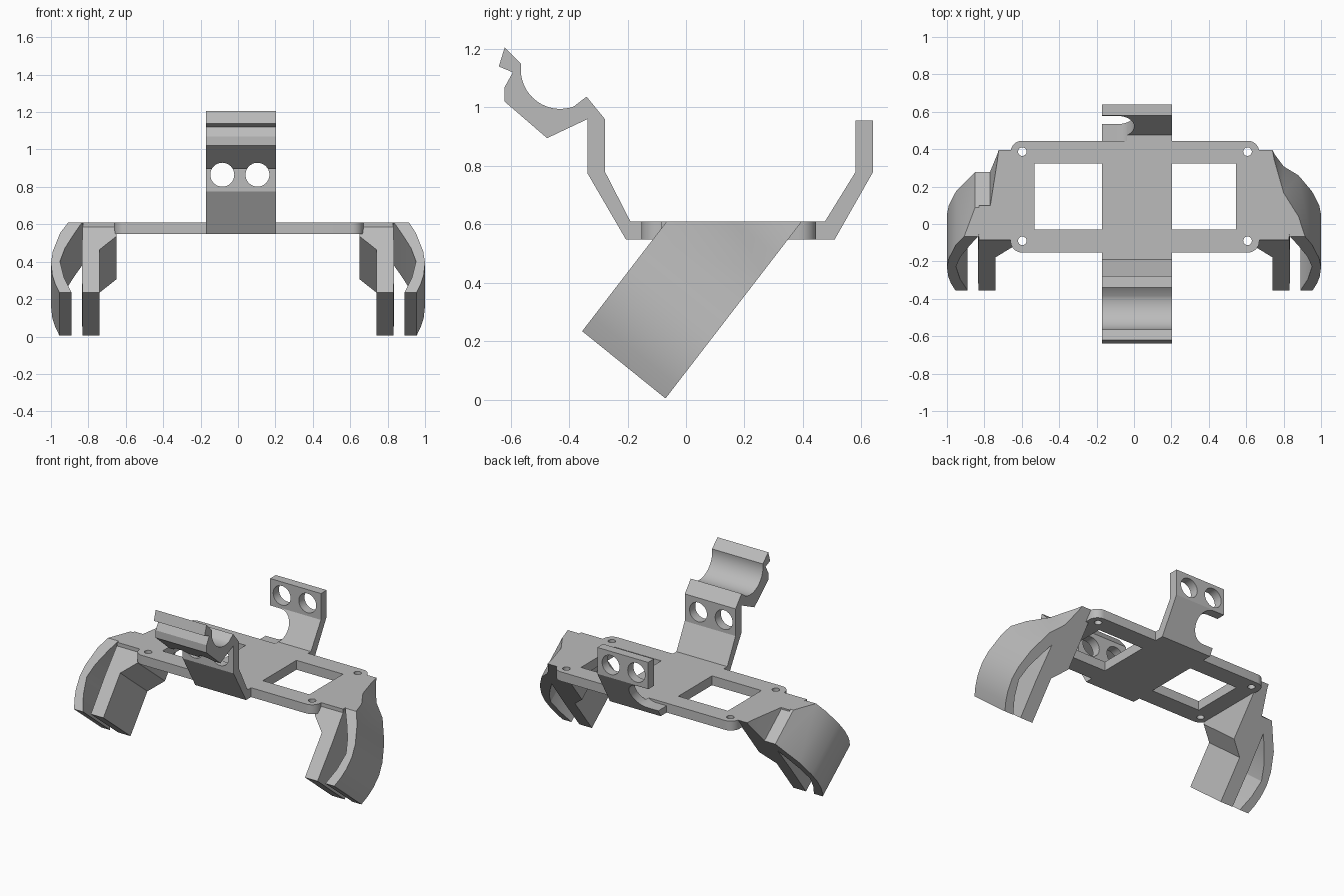
import bpy, bmesh
from math import cos, sin, pi, radians
from mathutils import Vector

old = bpy.data.objects.get("Cube")
if old:
    bpy.data.objects.remove(old, do_unlink=True)

grey = bpy.data.materials.new("plain grey")
grey.use_nodes = True
colour = (0.5, 0.5, 0.5, 1)
grey.diffuse_color = colour
grey.node_tree.nodes["Principled BSDF"].inputs["Base Color"].default_value = colour


def prism(name, points, place, start, end):
    """Extrude a 2D outline; place(a, b, t) maps it into space."""
    bm = bmesh.new()
    low = [bm.verts.new(place(a, b, start)) for a, b in points]
    high = [bm.verts.new(place(a, b, end)) for a, b in points]
    bm.faces.new(low)
    bm.faces.new(high[::-1])
    n = len(points)
    for i in range(n):
        j = (i + 1) % n
        bm.faces.new((low[i], low[j], high[j], high[i]))
    bmesh.ops.recalc_face_normals(bm, faces=bm.faces)
    mesh = bpy.data.meshes.new(name)
    bm.to_mesh(mesh)
    bm.free()
    mesh.materials.append(grey)
    obj = bpy.data.objects.new(name, mesh)
    bpy.context.collection.objects.link(obj)
    return obj


def flat(a, b, t):
    return Vector((a, b, t))


def facing_front(a, b, t):
    return Vector((a, t, b))


def sideways(a, b, t):
    return Vector((t, a, b))


def arc(cx, cy, r, a0, a1, steps):
    angles = [radians(a0 + (a1 - a0) * i / steps) for i in range(steps + 1)]
    return [(cx + r * cos(a), cy + r * sin(a)) for a in angles]


def circle(cx, cy, r, sides=32):
    return arc(cx, cy, r, 0, 360 - 360 / sides, sides - 1)


def box(x0, x1, y0, y1):
    return [(x0, y0), (x1, y0), (x1, y1), (x0, y1)]


def apply(obj, cutters, operation='DIFFERENCE'):
    for cutter in cutters:
        mod = obj.modifiers.new("cut", 'BOOLEAN')
        mod.operation = operation
        mod.solver = 'EXACT'
        mod.object = cutter
        bpy.ops.object.select_all(action='DESELECT')
        bpy.context.view_layer.objects.active = obj
        obj.select_set(True)
        bpy.ops.object.modifier_apply(modifier=mod.name)
        bpy.data.objects.remove(cutter, do_unlink=True)


def smooth(obj):
    bpy.ops.object.select_all(action='DESELECT')
    bpy.context.view_layer.objects.active = obj
    obj.select_set(True)
    bpy.ops.object.shade_smooth_by_angle(angle=radians(25))


BOTTOM, TOP = 0.548, 0.61
LEFT, RIGHT = 0.203, -0.17

# Base plate with rounded corners, two windows and four screw holes
r = 0.062
x0, x1, y0, y1 = -0.66, 0.67, -0.153, 0.445
outline = (arc(x1 - r, y1 - r, r, 0, 90, 8) + arc(x0 + r, y1 - r, r, 90, 180, 8)
           + arc(x0 + r, y0 + r, r, 180, 270, 8) + arc(x1 - r, y0 + r, r, 270, 360, 8))
plate = prism("base_plate", outline, flat, BOTTOM, TOP)
cuts = [prism("window", box(a, b, -0.03, 0.323), flat, 0, 1)
        for a, b in ((-0.533, RIGHT), (LEFT, 0.545))]
cuts += [prism("screw_hole", circle(x, y, 0.023), flat, 0, 1)
         for x in (-0.597, 0.607) for y in (-0.09, 0.387)]
apply(plate, cuts)
smooth(plate)

# Centre bracket: front hook, middle strip and rear tab in one bent strap
strap = [(-0.205, BOTTOM), (0.508, BOTTOM), (0.64, 0.78), (0.64, 0.955),
         (0.58, 0.955), (0.58, 0.78), (0.475, TOP), (-0.19, TOP),
         (-0.277, 0.78), (-0.277, 0.96), (-0.34, 1.037)]
strap += arc(-0.43, 1.13, 0.135, 290, 172, 20)
strap += [(-0.62, 1.205), (-0.64, 1.14), (-0.592, 1.12), (-0.62, 1.07),
          (-0.62, 1.02), (-0.475, 0.895), (-0.337, 0.96), (-0.337, 0.775)]
bracket = prism("centre_bracket", strap, sideways, RIGHT, LEFT)
cuts = [prism("bolt_hole", circle(x, 0.865, 0.064), facing_front, -1, 1)
        for x in (-0.084, 0.104)]
# Side slot in the rear arm
slot = arc(-0.09, 0.685, 0.092, -90, 90, 16) + [(-0.3, 0.777), (-0.3, 0.593)]
cuts.append(prism("slot", slot, facing_front, 0.4, 0.8))
apply(bracket, cuts)
smooth(bracket)

# Claws: profiles of (distance up the claw, distance from the middle)
along = Vector((0, 0.61, 0.792))
across = Vector((0, 0.285, -0.23))
tip = Vector((0, -0.355, 0.235))
inner = [(0.9, 0.65), (0.38, 0.65), (0.365, 0.665), (0.29, 0.74), (0, 0.74)]
hollow = [(0, 0.832), (0.25, 0.835), (0.48, 0.83), (0.39, 0.88), (0.3, 0.925),
          (0.21, 0.952), (0.1, 0.93), (0, 0.89)]
shell = [(0, 0.955), (0.06, 0.978), (0.12, 0.993), (0.2, 1.0), (0.28, 0.99), (0.4, 0.952)]
crown = {1: [(0.54, 0.88), (0.62, 0.8), (0.73, 0.75), (0.9, 0.7)],
         -1: [(0.57, 0.85), (0.57, 0.77), (0.73, 0.73), (0.9, 0.7)]}

for side, label in ((1, "left"), (-1, "right")):
    def claw_space(u, x, v):
        return tip + along * u + across * v + Vector((x * side, 0, 0))
    claw = prism(label + "_claw", inner + hollow + shell + crown[side], claw_space, 0, 1)
    apply(claw, [prism("trim", box(-2, 2, -2, 2), flat, TOP, 2)])
    smooth(claw)
    # Small tab joining the claw to the plate
    ends = sorted((0.64 * side, 0.83 * side))
    prism(label + "_claw_tab", box(ends[0], ends[1], -0.085, 0.1), flat, BOTTOM, TOP)
